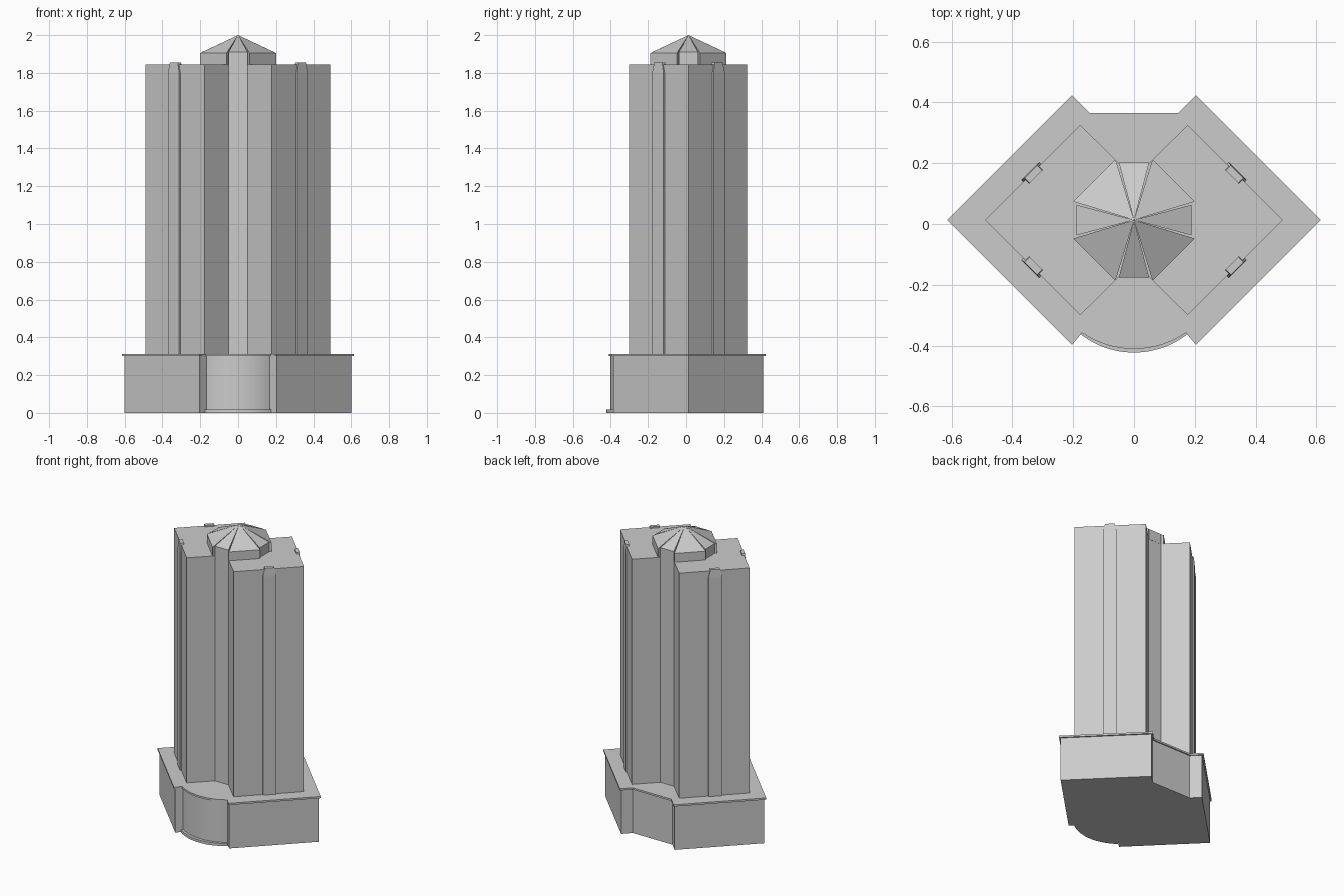
import bpy, bmesh, math
from mathutils import Matrix

if "Cube" in bpy.data.objects:
    bpy.data.objects.remove(bpy.data.objects["Cube"])

CY = 0.013  # the tower and podium are symmetric about this y


def make_object(name, verts, faces):
    me = bpy.data.meshes.new(name)
    me.from_pydata(verts, [], faces)
    bm = bmesh.new()
    bm.from_mesh(me)
    bmesh.ops.recalc_face_normals(bm, faces=bm.faces)
    bm.to_mesh(me)
    bm.free()
    ob = bpy.data.objects.new(name, me)
    bpy.context.collection.objects.link(ob)
    return ob


def prism(name, outline, z0, z1):
    n = len(outline)
    verts = [(x, y, z0) for x, y in outline] + [(x, y, z1) for x, y in outline]
    faces = [tuple(range(n)), tuple(range(n, 2 * n))]
    faces += [(i, (i + 1) % n, n + (i + 1) % n, n + i) for i in range(n)]
    return make_object(name, verts, faces)


def smooth(ob):
    bpy.ops.object.select_all(action='DESELECT')
    ob.select_set(True)
    bpy.context.view_layer.objects.active = ob
    bpy.ops.object.shade_smooth_by_angle(angle=math.radians(25))


def arc(half, y_end, y_mid, n=24):
    # circular bow from +half to -half, bulging towards the front
    sag = y_end - y_mid
    r = (half * half + sag * sag) / (2 * sag)
    a = math.asin(half / r)
    return [(r * math.sin(a - 2 * a * i / n),
             y_mid + r - r * math.cos(a - 2 * a * i / n)) for i in range(n + 1)]


def podium_outline(side, back, notch, front, bow):
    right = [notch, back, (side, CY), front]
    left = [(-x, y) for x, y in reversed(right)]
    return right + arc(*bow) + left


# podium with a bowed entrance front and a flat recess at the back
smooth(prism("podium", podium_outline(
    0.602, (0.203, 0.411), (0.149, 0.357), (0.203, -0.386), (0.168, -0.351, -0.403)), 0, 0.302))
smooth(prism("podium_cornice", podium_outline(
    0.615, (0.204, 0.424), (0.145, 0.365), (0.204, -0.398), (0.171, -0.358, -0.411)), 0.30, 0.312))

# low step along the foot of the bow
smooth(prism("entrance_step", arc(0.174, -0.364, -0.423) +
             [(-0.16, -0.33), (0.16, -0.33)], 0, 0.018))

# tower shaft: two diamond wings joined by a core
half = [(0.05, 0.188), (0.177, 0.313), (0.49, 0), (0.177, -0.313), (0.05, -0.188)]
shaft = half + [(-x, y) for x, y in reversed(half)]
prism("tower_shaft", [(x, y + CY) for x, y in shaft], 0.30, 1.845)

# pilaster with a tapered cap on each wing face
for i, (sx, sy) in enumerate([(1, 1), (-1, 1), (-1, -1), (1, -1)]):
    angle = math.atan2(sy, sx)
    place = Matrix.Translation((sx * 0.335, CY + sy * 0.155, 0)) @ Matrix.Rotation(angle, 4, 'Z')
    w, out, back = 0.042, 0.009, -0.018
    strip = prism(f"pilaster_{i + 1}", [(back, -w), (out, -w), (out, w), (back, w)], 0.30, 1.80)
    cap = prism(f"pilaster_cap_{i + 1}", [(back, -w), (out, -w), (out, w), (back, w)], 1.80, 1.855)
    for v in cap.data.vertices:
        if v.co.z > 1.82:
            v.co.y *= 0.7
            v.co.x = min(v.co.x, 0.006)
    for ob in (strip, cap):
        ob.data.transform(place)


def roof_wedge(name, a, b, z_eave):
    # walled triangular sector rising to the shared apex
    verts = [(0, CY, 1.84), (a[0], a[1] + CY, 1.84), (b[0], b[1] + CY, 1.84),
             (0, CY, 2.0), (a[0], a[1] + CY, z_eave), (b[0], b[1] + CY, z_eave)]
    make_object(name, verts, [(0, 1, 2), (3, 4, 5), (0, 1, 4, 3), (0, 2, 5, 3), (1, 2, 5, 4)])


# crown: four broad corner wedges and four narrow recessed ones
for i in range(4):
    c, s = [(1, 0), (0, 1), (-1, 0), (0, -1)][i]
    rot = lambda x, y: (x * c - y * s, x * s + y * c)
    roof_wedge(f"crown_corner_{i + 1}", rot(0.2, 0.061), rot(0.061, 0.2), 1.905)
    roof_wedge(f"crown_bay_{i + 1}", rot(0.189, -0.05), rot(0.189, 0.05), 1.911)
